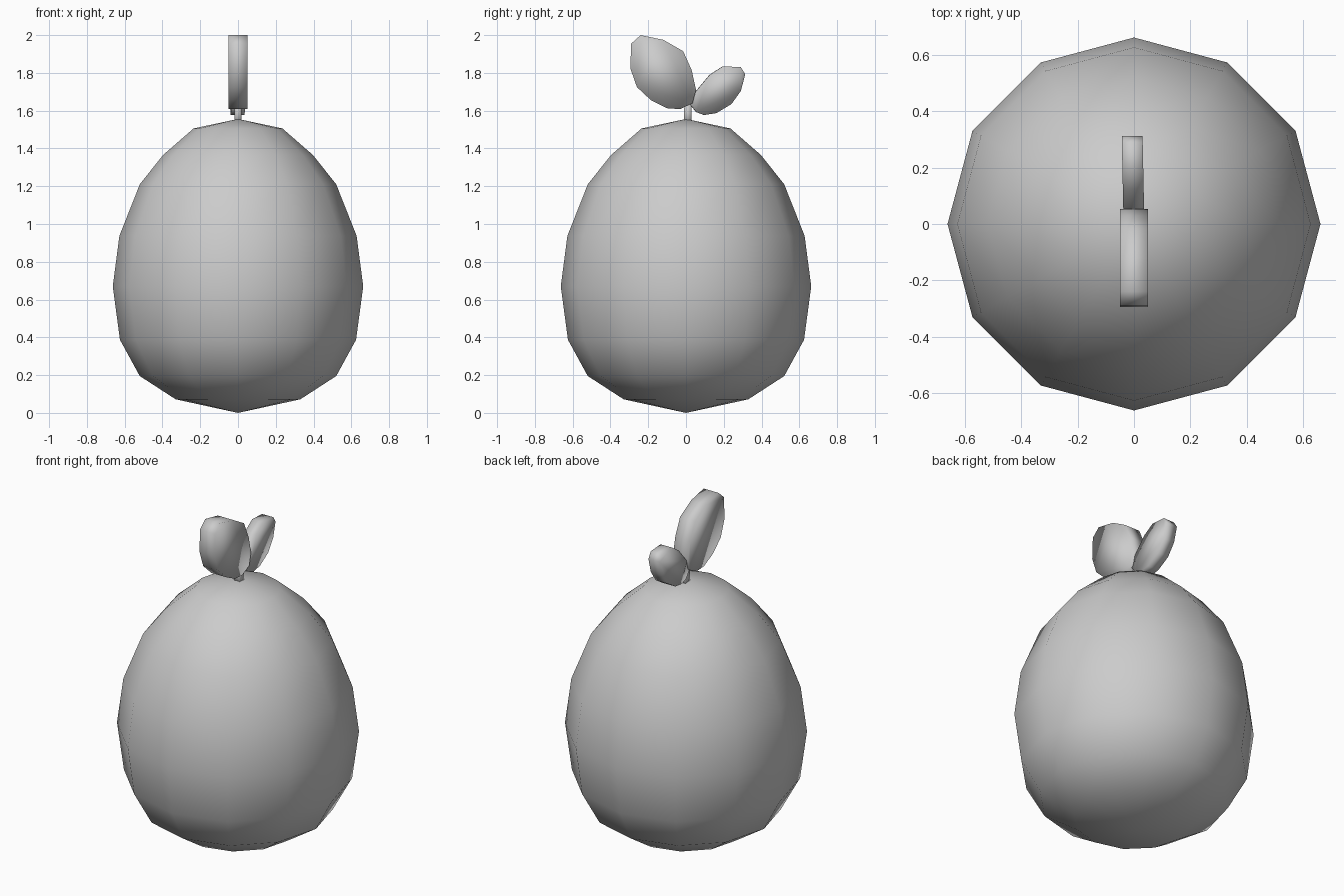
import bpy, bmesh, math
from mathutils import Matrix

if "Cube" in bpy.data.objects:
    bpy.data.objects.remove(bpy.data.objects["Cube"])


def finish(name, bm):
    bmesh.ops.recalc_face_normals(bm, faces=bm.faces)
    for f in bm.faces:
        f.smooth = True
    mesh = bpy.data.meshes.new(name)
    bm.to_mesh(mesh)
    bm.free()
    obj = bpy.data.objects.new(name, mesh)
    bpy.context.collection.objects.link(obj)
    return obj


def lathe(name, profile, sides):
    bm = bmesh.new()
    verts = [bm.verts.new((r, 0, z)) for r, z in profile]
    edges = [bm.edges.new(pair) for pair in zip(verts, verts[1:])]
    bmesh.ops.spin(bm, geom=verts + edges, axis=(0, 0, 1), cent=(0, 0, 0),
                   angle=2 * math.pi, steps=sides)
    bmesh.ops.remove_doubles(bm, verts=bm.verts, dist=0.0005)
    return finish(name, bm)


def leaf(name, outline, half, turn=0):
    # Outline in the y-z plane, thickened along x
    bm = bmesh.new()
    face = bm.faces.new([bm.verts.new((-half, y, z)) for y, z in outline])
    ext = bmesh.ops.extrude_face_region(bm, geom=[face], use_keep_orig=True)
    new = [v for v in ext["geom"] if isinstance(v, bmesh.types.BMVert)]
    bmesh.ops.translate(bm, verts=new, vec=(2 * half, 0, 0))
    bm.transform(Matrix.Rotation(math.radians(turn), 4, 'Z'))
    return finish(name, bm)


# Egg-shaped fruit
lathe("fruit_body", [(0, 0), (0.33, 0.072), (0.52, 0.195), (0.625, 0.387),
                     (0.663, 0.67), (0.628, 0.937), (0.52, 1.21),
                     (0.397, 1.365), (0.235, 1.506), (0, 1.556)], 12)

# Short stem
bm = bmesh.new()
bmesh.ops.create_cube(bm, size=1, matrix=Matrix.Translation((0, 0.01, 1.585))
                      @ Matrix.Diagonal((0.036, 0.04, 0.15, 1)))
finish("stem", bm)

# Large front leaf and small back leaf
leaf("large_leaf", [(-0.24, 2.0), (-0.12, 1.975), (-0.015, 1.915),
                    (0.03, 1.815), (0.053, 1.71), (0.035, 1.64),
                    (-0.03, 1.608), (-0.1, 1.613), (-0.185, 1.655),
                    (-0.26, 1.725), (-0.295, 1.825), (-0.29, 1.955)], 0.05)
leaf("small_leaf", [(0.02, 1.635), (0.05, 1.70), (0.125, 1.79),
                    (0.195, 1.835), (0.29, 1.83), (0.313, 1.793),
                    (0.29, 1.705), (0.24, 1.635), (0.16, 1.587),
                    (0.095, 1.577), (0.053, 1.593)], 0.037, 1.2)
